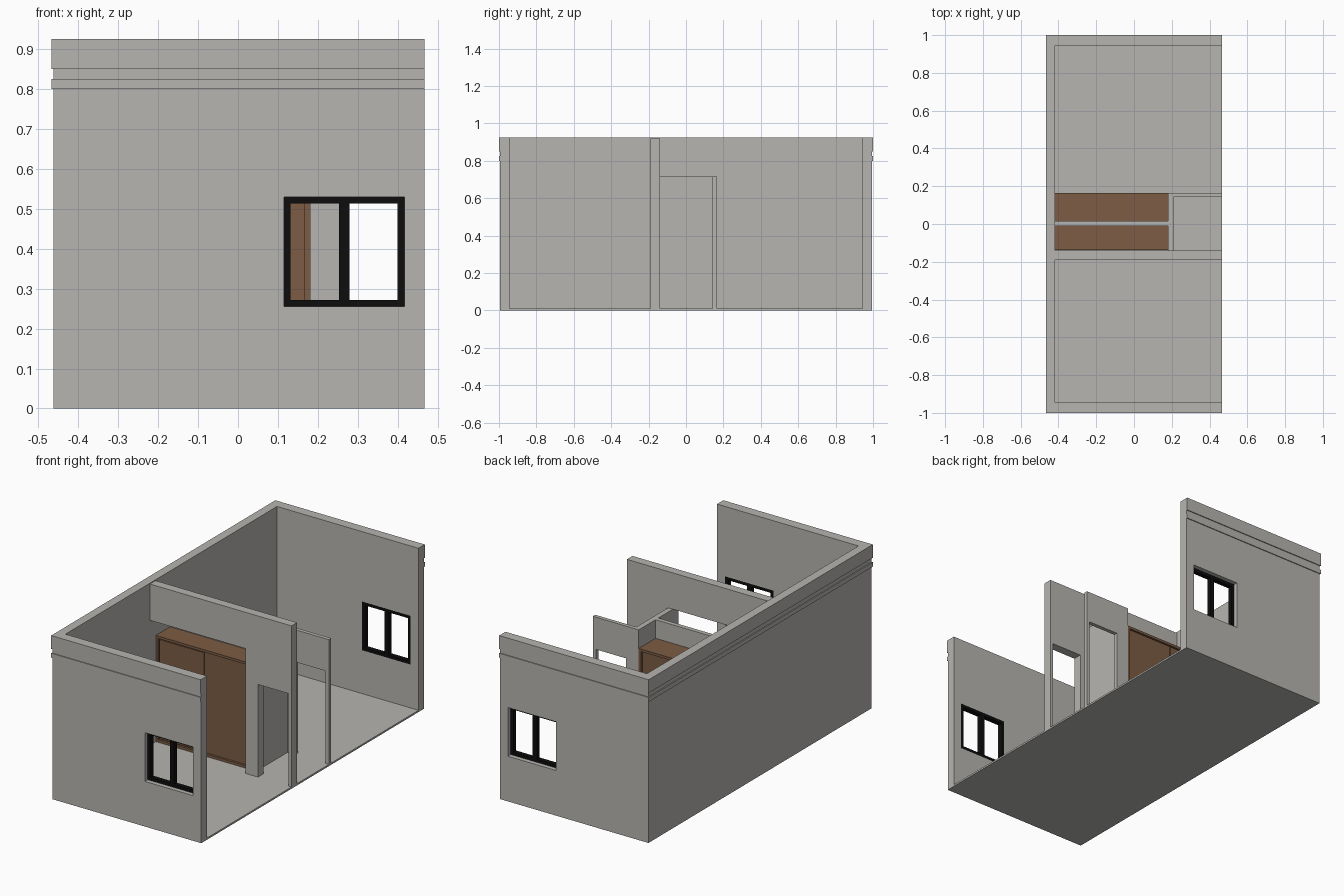
import bpy, bmesh
from mathutils import Vector

if "Cube" in bpy.data.objects:
    bpy.data.objects.remove(bpy.data.objects["Cube"])


def material(name, color):
    m = bpy.data.materials.new(name)
    m.diffuse_color = (*color, 1)
    m.use_nodes = True
    m.node_tree.nodes["Principled BSDF"].inputs["Base Color"].default_value = m.diffuse_color
    return m


PLASTER = material("grey plaster", (0.468, 0.462, 0.440))
WOOD = material("brown wood", (0.200, 0.108, 0.058))
BLACK = material("black metal", (0.004, 0.004, 0.004))


def finish(name, bm, mat):
    bmesh.ops.recalc_face_normals(bm, faces=bm.faces[:])
    me = bpy.data.meshes.new(name)
    bm.to_mesh(me)
    bm.free()
    me.materials.append(mat)
    ob = bpy.data.objects.new(name, me)
    bpy.context.collection.objects.link(ob)
    return ob


def add_box(bm, x, y, z):
    vs = bmesh.ops.create_cube(bm, size=1)["verts"]
    for v in vs:
        v.co = Vector([r[0] + (c + 0.5) * (r[1] - r[0]) for c, r in zip(v.co, (x, y, z))])
    return vs


def boxes(name, mat, *parts):
    bm = bmesh.new()
    for p in parts:
        add_box(bm, *p)
    return finish(name, bm, mat)


def prism_y(name, mat, outline, y0, y1):
    """Outline in x/z, extruded from y0 to y1."""
    bm = bmesh.new()
    face = bm.faces.new([bm.verts.new((x, y0, z)) for x, z in outline])
    ext = bmesh.ops.extrude_face_region(bm, geom=[face])["geom"]
    for v in ext:
        if isinstance(v, bmesh.types.BMVert):
            v.co.y = y1
    return finish(name, bm, mat)


X1 = 0.467          # open right side
XI, YI = 0.417, 0.944   # inner faces of the outer walls
FLOOR = 0.01

# floor
boxes("floor", PLASTER, ((-XI, X1), (-YI, YI), (0, FLOOR)))

# outer walls: moulded wall section swept round three sides
body, cap = (0.462, 0.995), (0.467, 1.0)
section = [(XI, YI, 0), (*body, 0), (*body, 0.80), (*cap, 0.80), (*cap, 0.825),
           (*body, 0.825), (*body, 0.85), (*cap, 0.85), (*cap, 0.925), (XI, YI, 0.925)]
bm = bmesh.new()
rings = [[bm.verts.new(p) for p in ring] for ring in (
    [(X1, -y, z) for x, y, z in section],
    [(-x, -y, z) for x, y, z in section],
    [(-x, y, z) for x, y, z in section],
    [(X1, y, z) for x, y, z in section])]
n = len(section)
for a, b in zip(rings, rings[1:]):
    for i in range(n):
        j = (i + 1) % n
        bm.faces.new((a[i], a[j], b[j], b[i]))
bm.faces.new(rings[0])
bm.faces.new(rings[-1])
walls = finish("outer_walls", bm, PLASTER)

# window openings through the front and back walls
WX, WZ = (0.115, 0.417), (0.255, 0.53)
cutter = boxes("window_cutter", PLASTER, (WX, (-1.1, 1.1), WZ))
cutter.hide_render = True
mod = walls.modifiers.new("windows", "BOOLEAN")
mod.operation, mod.solver, mod.object = "DIFFERENCE", "EXACT", cutter
bpy.context.view_layer.objects.active = walls
bpy.ops.object.modifier_apply(modifier="windows")
bpy.data.objects.remove(cutter)

# window frames, flush with the inside of each wall
for name, side in (("front_window_frame", -1), ("back_window_frame", 1)):
    y = sorted((side * 0.97, side * YI))
    t = 0.017
    z = (WZ[0] + t, WZ[1] - t)
    boxes(name, BLACK,
          (WX, y, (WZ[0], z[0])), (WX, y, (z[1], WZ[1])),
          ((WX[0], WX[0] + t), y, z), ((WX[1] - t, WX[1]), y, z),
          ((0.253, 0.279), y, z))

# interior walls with doorways
DOOR = [(X1, FLOOR), (0.448, FLOOR), (0.448, 0.533), (0.258, 0.533), (0.258, FLOOR)]
LOW = 0.715
prism_y("dividing_wall", PLASTER,
        [(-XI, 0.92), (X1, 0.92)] + DOOR + [(0.18, FLOOR), (0.18, LOW), (-XI, LOW)],
        -0.19, -0.14)
prism_y("low_door_wall", PLASTER, [(0.18, LOW), (X1, LOW)] + DOOR + [(0.18, FLOOR)],
        0.143, 0.165)
boxes("low_side_wall", PLASTER, ((0.18, 0.21), (-0.14, 0.143), (FLOOR, LOW)))
boxes("wardrobe_partition", PLASTER, ((-XI, 0.18), (-0.01, 0.015), (FLOOR, LOW)))

# back-to-back wardrobes: framed recess with two sliding doors
for name, side, y_back, y_front in (("front_wardrobe", -1, -0.01, -0.138),
                                    ("back_wardrobe", 1, 0.015, 0.165)):
    bm = bmesh.new()
    add_box(bm, (-XI, 0.18), sorted((y_back, y_front)), (FLOOR, 0.61))
    bmesh.ops.recalc_face_normals(bm, faces=bm.faces[:])
    face = max(bm.faces, key=lambda f: f.calc_center_median().y * side)
    bmesh.ops.inset_individual(bm, faces=[face], thickness=0.02)
    geom = bmesh.ops.extrude_face_region(bm, geom=[face])["geom"]
    bmesh.ops.delete(bm, geom=[face], context="FACES_ONLY")
    for v in geom:
        if isinstance(v, bmesh.types.BMVert):
            v.co.y -= side * 0.012
    finish(name, bm, WOOD)
    y_rec = y_front - side * 0.012
    boxes(name + "_sliding_door", WOOD,
          ((-XI + 0.02, -0.12), sorted((y_rec, y_rec + side * 0.008)), (0.03, 0.59)))
